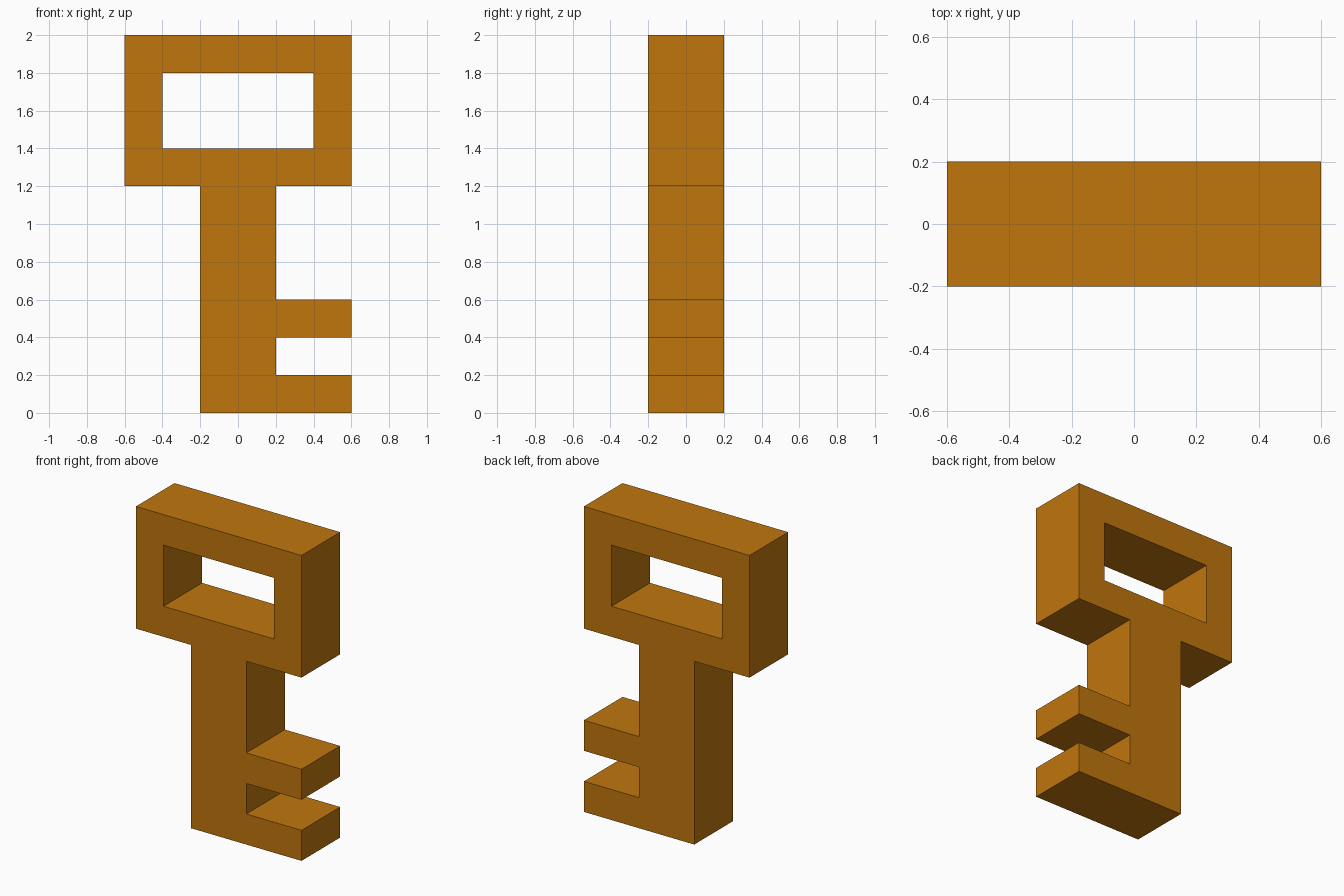
import bpy
import bmesh
from mathutils import Vector

cube = bpy.data.objects.get("Cube")
if cube:
    bpy.data.objects.remove(cube, do_unlink=True)

THICKNESS = 0.4

# Key metal
color = (0.527, 0.181, 0.004, 1.0)
metal = bpy.data.materials.new("golden_brass")
metal.use_nodes = True
metal.diffuse_color = color
bsdf = metal.node_tree.nodes["Principled BSDF"]
bsdf.inputs["Base Color"].default_value = color
bsdf.inputs["Roughness"].default_value = 0.6

# Key silhouette (x, z): shank, two teeth and bow, then the bow opening
outline = [(-0.2, 0), (0.6, 0), (0.6, 0.2), (0.2, 0.2), (0.2, 0.4), (0.6, 0.4),
           (0.6, 0.6), (0.2, 0.6), (0.2, 1.2), (0.6, 1.2), (0.6, 2), (-0.6, 2),
           (-0.6, 1.2), (-0.2, 1.2)]
opening = [(-0.4, 1.4), (0.4, 1.4), (0.4, 1.8), (-0.4, 1.8)]


def add_loop(bm, points):
    """Draw a closed loop of edges on the front plane."""
    verts = [bm.verts.new((x, -THICKNESS / 2, z)) for x, z in points]
    return [bm.edges.new((v, verts[(i + 1) % len(verts)])) for i, v in enumerate(verts)]


# Fill the silhouette around the opening and extrude it to the back
bm = bmesh.new()
edges = add_loop(bm, outline) + add_loop(bm, opening)
bmesh.ops.triangle_fill(bm, edges=edges, use_beauty=True, normal=Vector((0, -1, 0)))
result = bmesh.ops.extrude_face_region(bm, geom=bm.faces[:], use_keep_orig=True)
back = [g for g in result["geom"] if isinstance(g, bmesh.types.BMVert)]
bmesh.ops.translate(bm, verts=back, vec=(0, THICKNESS, 0))

# Merge the flat triangles into clean faces
bmesh.ops.dissolve_limit(bm, angle_limit=0.01, verts=bm.verts[:], edges=bm.edges[:])
bmesh.ops.recalc_face_normals(bm, faces=bm.faces[:])

mesh = bpy.data.meshes.new("key")
bm.to_mesh(mesh)
bm.free()
mesh.materials.append(metal)
key = bpy.data.objects.new("key", mesh)
bpy.context.collection.objects.link(key)
